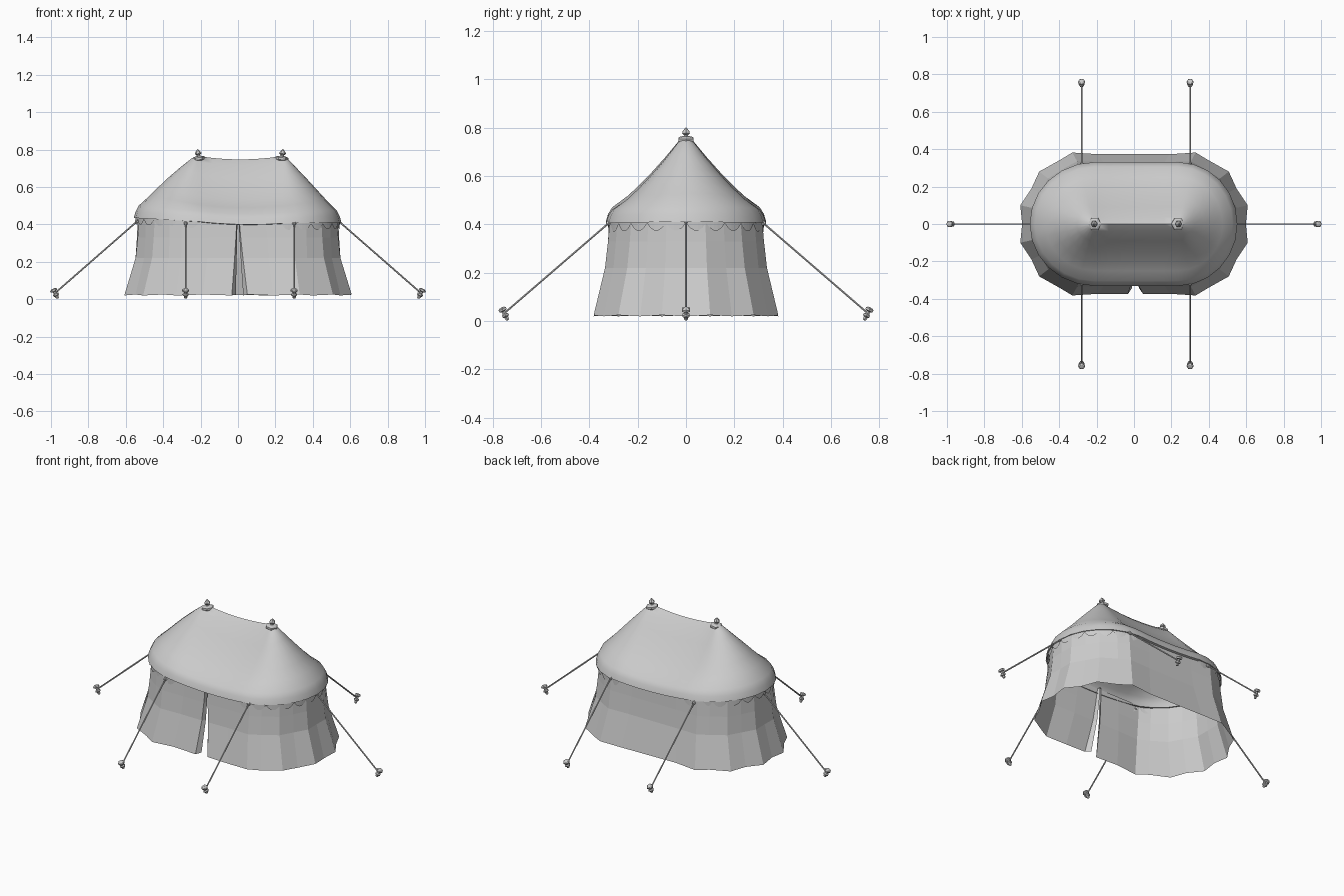
import bpy, bmesh, math
from mathutils import Vector

if "Cube" in bpy.data.objects:
    bpy.data.objects.remove(bpy.data.objects["Cube"])


def make(name, verts, faces, smooth=None):
    me = bpy.data.meshes.new(name)
    bm = bmesh.new()
    vs = [bm.verts.new(v) for v in verts]
    for f in faces:
        bm.faces.new([vs[i] for i in f])
    bmesh.ops.remove_doubles(bm, verts=bm.verts, dist=0.0003)
    bmesh.ops.recalc_face_normals(bm, faces=bm.faces)
    bm.to_mesh(me)
    bm.free()
    ob = bpy.data.objects.new(name, me)
    bpy.context.collection.objects.link(ob)
    if smooth:
        bpy.ops.object.select_all(action='DESELECT')
        ob.select_set(True)
        bpy.context.view_layer.objects.active = ob
        bpy.ops.object.shade_smooth_by_angle(angle=math.radians(smooth))
    return ob


def loft(name, rings, closed=True, smooth=None):
    n = len(rings[0])
    verts = [p for r in rings for p in r]
    faces = []
    for k in range(len(rings) - 1):
        for i in range(n if closed else n - 1):
            j = (i + 1) % n
            faces.append((k*n + i, k*n + j, k*n + n + j, k*n + n + i))
    return make(name, verts, faces, smooth)


def lathe(name, profile, pos, axis, n=6):
    q = Vector((0, 0, 1)).rotation_difference(Vector(axis).normalized())
    rings = [[Vector(pos) + q @ Vector((max(r, .0005) * math.cos(2*math.pi*i/n),
                                        max(r, .0005) * math.sin(2*math.pi*i/n), z))
              for i in range(n)] for r, z in profile]
    return loft(name, rings)


# Roof: stadium rings around two pole tops
LEFT, RIGHT = -0.21, 0.235
EDGE = 0.33


def roof_point(kind, a, r, z):
    """kind 'end': a is the angle; kind 'side': a is (x, sign)."""
    t = r / EDGE
    if kind == 'end':
        c = math.cos(a)
        cx, sx, bump = (RIGHT, .96, .035) if c > 0 else (LEFT, 1.05, .05)
        x, y = cx + sx * r * c, r * math.sin(a)
        z += abs(c) * (bump * max(0, math.sin(math.pi * min(t, 1))) + .012 * t)
    else:
        x, y = a[0], a[1] * r
        u = (x - LEFT) / (RIGHT - LEFT)
        z -= 4 * u * (1 - u) * (.018 - .008 * t)
    return Vector((x, y, z - .022 * t * x))


stations = [('end', math.radians(-89.9 + 179.8 * i / 12)) for i in range(13)]
stations += [('side', (RIGHT + (LEFT - RIGHT) * i / 6, 1)) for i in range(1, 6)]
stations += [('end', math.radians(90.1 + 179.8 * i / 12)) for i in range(13)]
stations += [('side', (LEFT + (RIGHT - LEFT) * i / 6, -1)) for i in range(1, 6)]
profile = [(0, .765), (.037, .733), (.09, .665), (.149, .597), (.2, .545),
           (.25, .502), (.305, .467), (.322, .44), (.331, .41), (.312, .408)]
loft('roof', [[roof_point(k, a, r, z) for k, a in stations] for r, z in profile], smooth=35)

# Scalloped valance round both ends
verts, faces = [], []
for base in (-90, 90):
    for s in range(12):
        b = len(verts)
        for i, drop in enumerate((.004, .024, .034, .034, .024, .004)):
            a = math.radians(base + .1 + 179.8 * (s + i / 5) / 12)
            p = roof_point('end', a, .322, .415)
            verts += [p, p - Vector((0, 0, .008 + drop))]
        faces += [(b + 2*i, b + 2*i + 2, b + 2*i + 3, b + 2*i + 1) for i in range(5)]
make('valance', verts, faces)

# Walls: one folded cloth strip running from door edge to door edge
half = [(.05, -.375), (.19, -.373), (.33, -.382), (.40, -.340), (.507, -.28), (.548, -.19),
        (.608, -.10), (.598, 0)]
half_top = [(.006, -.316), (.15, -.314), (.30, -.314), (.365, -.283), (.445, -.225),
            (.492, -.155), (.528, -.08), (.536, 0)]


def go_round(h):
    right = h + [(x, -y) for x, y in h[-2:0:-1]]
    return right + [(-x, y) for x, y in right[::-1]]


bottom = [(.028, -.345)] + go_round(half) + [(-.012, -.345)]
top = [(.003, -.295)] + go_round(half_top) + [(-.003, -.295)]
bottom[-2] = (-.033, -.375)
rings = []
for z, t, k in ((.02, 0, 1), (.22, .52, .967), (.33, .8, .985), (.43, 1, 1)):
    ring = []
    for i, (b, c) in enumerate(zip(bottom, top)):
        p = Vector(b).lerp(Vector(c), t) * k
        ring.append((p.x, p.y, z + (.005 * (i % 2) if t == 0 else 0)))
    rings.append(ring)
loft('walls', rings, closed=False)

# Finials on the two pole tops
finial = [(0, -.014), (.028, -.014), (.036, -.008), (.036, .004), (.026, .010), (.011, .012),
          (.010, .018), (.018, .025), (.017, .031), (.006, .044), (0, .05)]
for side, x in (('left', LEFT), ('right', RIGHT)):
    lathe('finial_' + side, finial, (x, 0, .753), (-.12 if x < 0 else .12, 0, 1))

# Guy ropes and tent pegs
peg = [(0, -.034), (.008, -.030), (.010, -.018), (.016, -.014), (.016, -.006), (.009, -.002),
       (.009, .008), (.019, .011), (.019, .020), (.012, .025), (0, .026)]
lines = [((s * .535, 0, .42), (s * .978, 0, .033), (s * .5, 0, 1)) for s in (-1, 1)]
lines += [((x, s * .315, .41), (x, s * .752, .033), (0, s * .5, 1))
          for x in (-.28, .30) for s in (-1, 1)]
for n, (start, end, lean) in enumerate(lines, 1):
    d = Vector(end) - Vector(start)
    L = d.length
    lathe('guy_rope_%d' % n, [(0, 0), (.010, .002), (.010, .012), (.0045, .018),
                              (.0045, L), (0, L)], start, d)
    lathe('peg_%d' % n, peg, end, lean)
